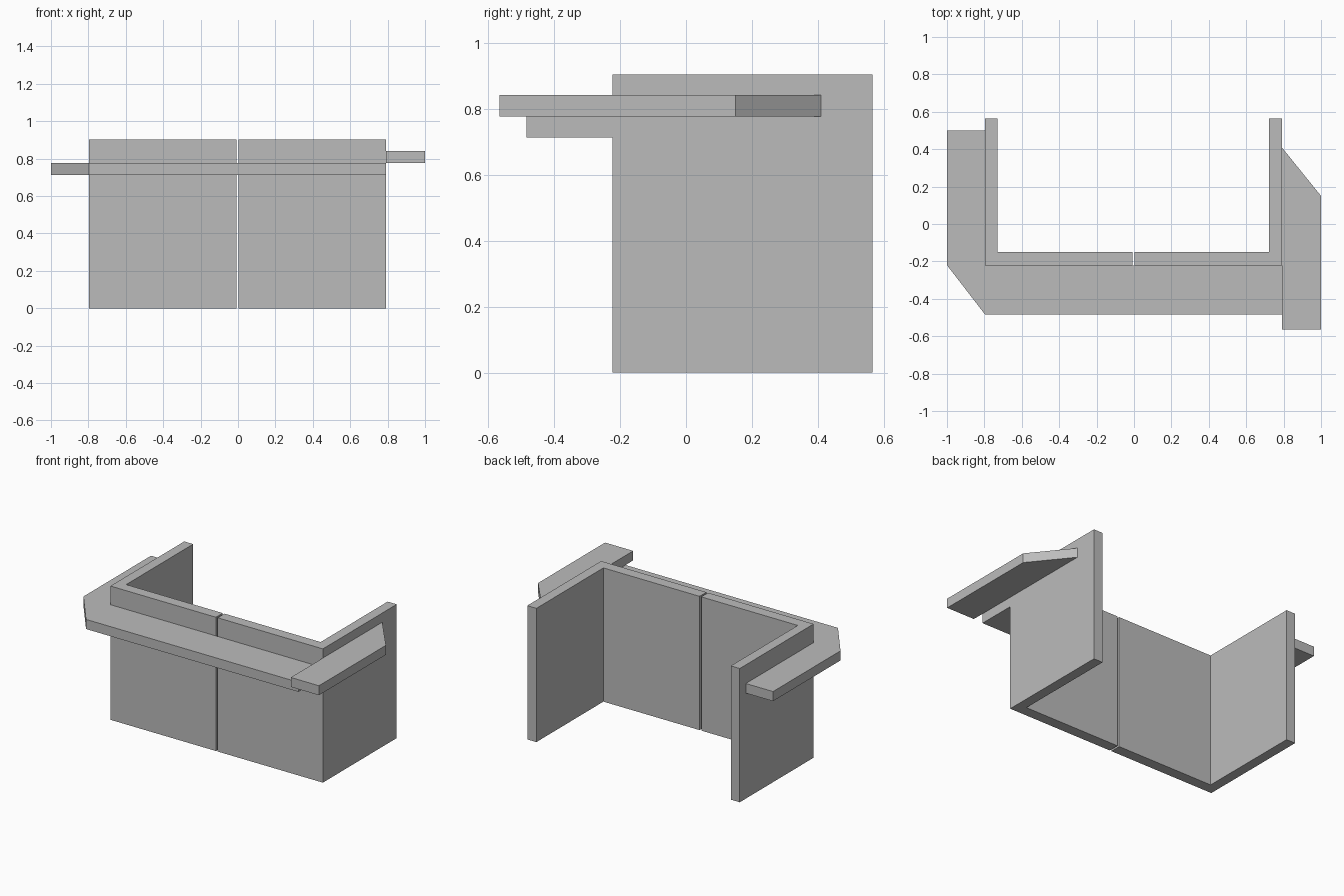
import bpy
import bmesh

cube = bpy.data.objects.get("Cube")
if cube:
    bpy.data.objects.remove(cube, do_unlink=True)

# Single flat grey finish
grey = bpy.data.materials.new("plain_grey")
grey.use_nodes = True
colour = (0.5, 0.5, 0.5, 1)
grey.diffuse_color = colour
grey.node_tree.nodes["Principled BSDF"].inputs["Base Color"].default_value = colour


def slab(name, outline, bottom, top):
    """Extrude a plan outline (counter-clockwise) between two heights."""
    bm = bmesh.new()
    base = bm.faces.new([bm.verts.new((x, y, bottom)) for x, y in outline])
    extruded = bmesh.ops.extrude_face_region(bm, geom=[base])["geom"]
    for v in extruded:
        if isinstance(v, bmesh.types.BMVert):
            v.co.z = top
    bmesh.ops.recalc_face_normals(bm, faces=bm.faces)
    mesh = bpy.data.meshes.new(name)
    bm.to_mesh(mesh)
    bm.free()
    mesh.materials.append(grey)
    obj = bpy.data.objects.new(name, mesh)
    bpy.context.collection.objects.link(obj)
    return obj


front, inner, back = -0.223, -0.15, 0.565
wall_top = 0.903
ledge_z, board_z, board_top = 0.712, 0.777, 0.841

# Two L-shaped counter walls with a narrow gap between them
for name, outer, inside, middle in (("right_wall", -0.797, -0.73, -0.009),
                                    ("left_wall", 0.79, 0.722, 0.004)):
    slab(name, [(outer, front), (middle, front), (middle, inner),
                (inside, inner), (inside, back), (outer, back)], 0, wall_top)

# Ledge wrapping the front and the right side, with a clipped corner
slab("wraparound_ledge", [(-0.797, -0.483), (0.79, -0.483), (0.79, front),
                          (-0.797, front), (-0.797, 0.5), (-1, 0.5),
                          (-1, -0.22)], ledge_z, board_z)

# Higher side board on the left, clipped at its back corner
slab("left_side_board", [(0.79, -0.565), (1, -0.565), (1, 0.15),
                         (0.79, 0.41)], board_z, board_top)
